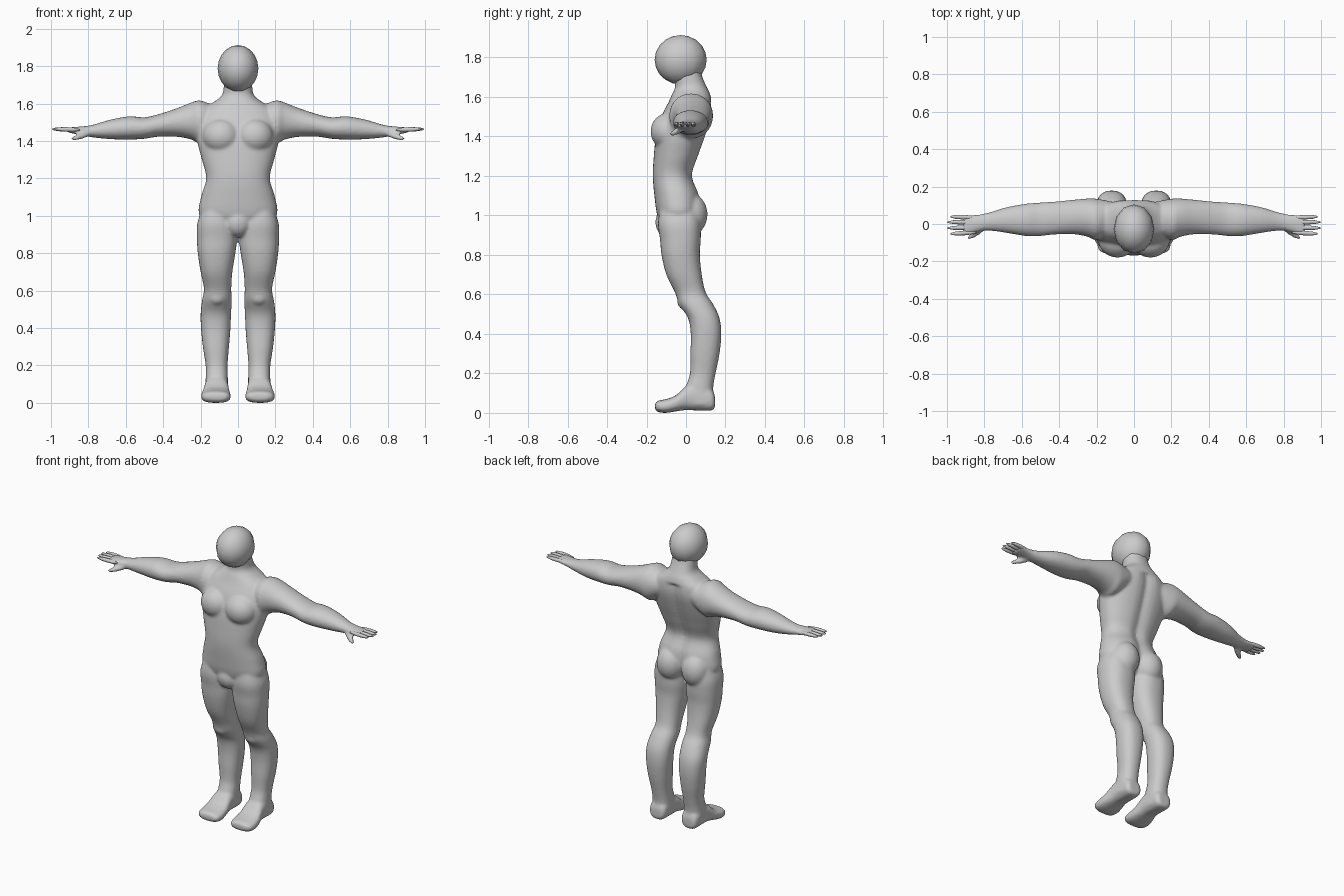
import bpy, bmesh, math
from mathutils import Vector, Matrix

grey = bpy.data.materials.new("plain grey")
grey.diffuse_color = (0.6, 0.6, 0.6, 1)


def spline(rows, steps=4):
    """Catmull-Rom interpolation between rows of numbers."""
    out = []
    for i in range(len(rows) - 1):
        p = [rows[max(0, min(len(rows) - 1, i + k))] for k in (-1, 0, 1, 2)]
        for s in range(steps):
            t = s / steps
            out.append([0.5 * (2 * b + (c - a) * t + (2 * a - 5 * b + 4 * c - d) * t * t
                               + (3 * b - a - 3 * c + d) * t ** 3) for a, b, c, d in zip(*p)])
    return out + [list(rows[-1])]


def loft(bm, rows, axes, side=1, power=2.3, n=28, shape=None):
    """Skin rounded sections: (position, a min, a max, b min, b max) on the given axes."""
    rings = []
    for t, a0, a1, b0, b1 in spline(rows):
        ring = []
        for k in range(n):
            c, s = math.cos(k * math.tau / n), math.sin(k * math.tau / n)
            co = Vector()
            co[axes[0]] = t
            co[axes[1]] = (a0 + a1) / 2 + (a1 - a0) / 2 * math.copysign(abs(c) ** (2 / power), c)
            co[axes[2]] = (b0 + b1) / 2 + (b1 - b0) / 2 * math.copysign(abs(s) ** (2 / power), s)
            if shape:
                shape(co)
            co.x *= side
            ring.append(bm.verts.new(co))
        rings.append(ring)
    for r, q in zip(rings, rings[1:]):
        for k in range(n):
            j = (k + 1) % n
            bm.faces.new((r[k], r[j], q[j], q[k]))
    bm.faces.new(rings[0])
    bm.faces.new(rings[-1])


def blob(bm, centre, radii, side=1, seg=24, rings=16, direction=None):
    """Ellipsoid, with its x axis optionally turned to a direction."""
    rot = Vector(direction).to_track_quat('X', 'Z').to_matrix().to_4x4() if direction else Matrix()
    m = (Matrix.Diagonal((side, 1, 1, 1)) @ Matrix.Translation(centre) @ rot
         @ Matrix.Diagonal((*radii, 1)))
    bmesh.ops.create_uvsphere(bm, u_segments=seg, v_segments=rings, radius=1, matrix=m)


def finger(bm, p, q, ry, rz, side, seg=10, rings=10):
    p, q = Vector(p), Vector(q)
    blob(bm, (p + q) / 2, ((q - p).length / 2, ry, rz), side, seg, rings, q - p)


def finish(bm, name):
    bmesh.ops.recalc_face_normals(bm, faces=bm.faces)
    me = bpy.data.meshes.new(name)
    bm.to_mesh(me)
    bm.free()
    me.materials.append(grey)
    for p in me.polygons:
        p.use_smooth = True
    ob = bpy.data.objects.new(name, me)
    bpy.context.collection.objects.link(ob)
    return ob


def spine_groove(co):
    if co.y > 0 and co.z < 1.58:
        co.y -= 0.018 * math.exp(-(co.x / 0.035) ** 2)


X, Y, Z = 0, 1, 2
body = bmesh.new()

# Torso and neck: height, x range, y range
torso = [(z, -w, w, f, b) for z, w, f, b in (
    (0.93, 0.10, -0.11, 0.03), (1.00, 0.205, -0.145, 0.07), (1.10, 0.198, -0.16, 0.07),
    (1.20, 0.17, -0.168, 0.035), (1.30, 0.193, -0.163, 0.065), (1.40, 0.218, -0.152, 0.10),
    (1.50, 0.225, -0.125, 0.128), (1.57, 0.19, -0.09, 0.13), (1.615, 0.12, -0.07, 0.122),
    (1.65, 0.083, -0.055, 0.105), (1.71, 0.075, -0.06, 0.08), (1.77, 0.07, -0.06, 0.07))]
loft(body, torso, (Z, X, Y), n=48, shape=spine_groove)

# Leg: height, x range, y range
leg = [(1.04, 0.04, 0.19, -0.13, 0.06), (0.96, 0.012, 0.218, -0.142, 0.075),
       (0.88, 0.005, 0.22, -0.132, 0.075), (0.80, 0.014, 0.215, -0.124, 0.07),
       (0.70, 0.03, 0.20, -0.10, 0.08), (0.61, 0.036, 0.182, -0.056, 0.10),
       (0.55, 0.033, 0.192, -0.035, 0.138), (0.48, 0.037, 0.20, 0.01, 0.17),
       (0.40, 0.04, 0.198, 0.024, 0.179), (0.30, 0.048, 0.188, 0.022, 0.17),
       (0.20, 0.056, 0.173, 0.02, 0.15), (0.13, 0.054, 0.173, 0.0, 0.138),
       (0.04, 0.055, 0.175, 0.0, 0.135)]

# Foot: y, x range, z range
foot = [(0.147, 0.08, 0.15, 0.03, 0.08), (0.13, 0.06, 0.17, 0.012, 0.12),
        (0.06, 0.053, 0.175, 0.012, 0.15), (0.0, 0.05, 0.18, 0.014, 0.135),
        (-0.05, 0.043, 0.192, 0.008, 0.09), (-0.10, 0.038, 0.198, 0.0, 0.07),
        (-0.14, 0.045, 0.188, 0.004, 0.062), (-0.157, 0.065, 0.16, 0.018, 0.05)]

# Arm and palm: x, y range, z range
arm = [(0.12, -0.05, 0.12, 1.45, 1.585), (0.20, -0.085, 0.135, 1.39, 1.617),
       (0.25, -0.068, 0.136, 1.408, 1.606), (0.32, -0.055, 0.13, 1.422, 1.578),
       (0.42, -0.056, 0.12, 1.424, 1.545), (0.50, -0.064, 0.115, 1.412, 1.527),
       (0.58, -0.064, 0.108, 1.408, 1.532), (0.68, -0.048, 0.09, 1.41, 1.515),
       (0.78, -0.035, 0.06, 1.42, 1.486), (0.84, -0.043, 0.05, 1.432, 1.478),
       (0.89, -0.056, 0.048, 1.442, 1.474), (0.915, -0.053, 0.042, 1.448, 1.472)]

for s in (1, -1):
    loft(body, leg, (Z, X, Y), s)
    loft(body, foot, (Y, X, Z), s, 2.6)
    loft(body, arm, (X, Y, Z), s, 2.1)
    blob(body, (0.088, -0.086, 1.425), (0.103, 0.094, 0.095), s)      # chest muscle
    blob(body, (0.09, 0.025, 1.005), (0.088, 0.084, 0.105), s)        # buttock
    blob(body, (0.112, 0.0, 0.565), (0.05, 0.045, 0.045), s)          # kneecap
    finger(body, (0.78, -0.005, 1.445), (0.895, -0.083, 1.408), 0.017, 0.016, s)  # thumb
# Groin
blob(body, (0, -0.09, 0.965), (0.075, 0.065, 0.078))

# Fuse the body volumes into one smooth skin
ob = finish(body, "body")
fuse = ob.modifiers.new("fuse", 'REMESH')
fuse.mode = 'VOXEL'
fuse.voxel_size = 0.009
fuse.use_smooth_shade = True
soft = ob.modifiers.new("soften", 'SMOOTH')
soft.factor = 0.5
soft.iterations = 5

# Head
head = bmesh.new()
blob(head, (0, -0.027, 1.788), (0.109, 0.132, 0.125), 1, 12, 10)
finish(head, "head")

# Fingers
for s, label in ((1, "left"), (-1, "right")):
    bm = bmesh.new()
    for y0, y1, tip in ((-0.044, -0.053, 0.985), (-0.017, -0.022, 1.0),
                        (0.01, 0.01, 1.0), (0.034, 0.039, 0.985)):
        finger(bm, (0.84, y0, 1.46), (tip, y1, 1.464), 0.0125, 0.012, s)
    finish(bm, "fingers_" + label)
